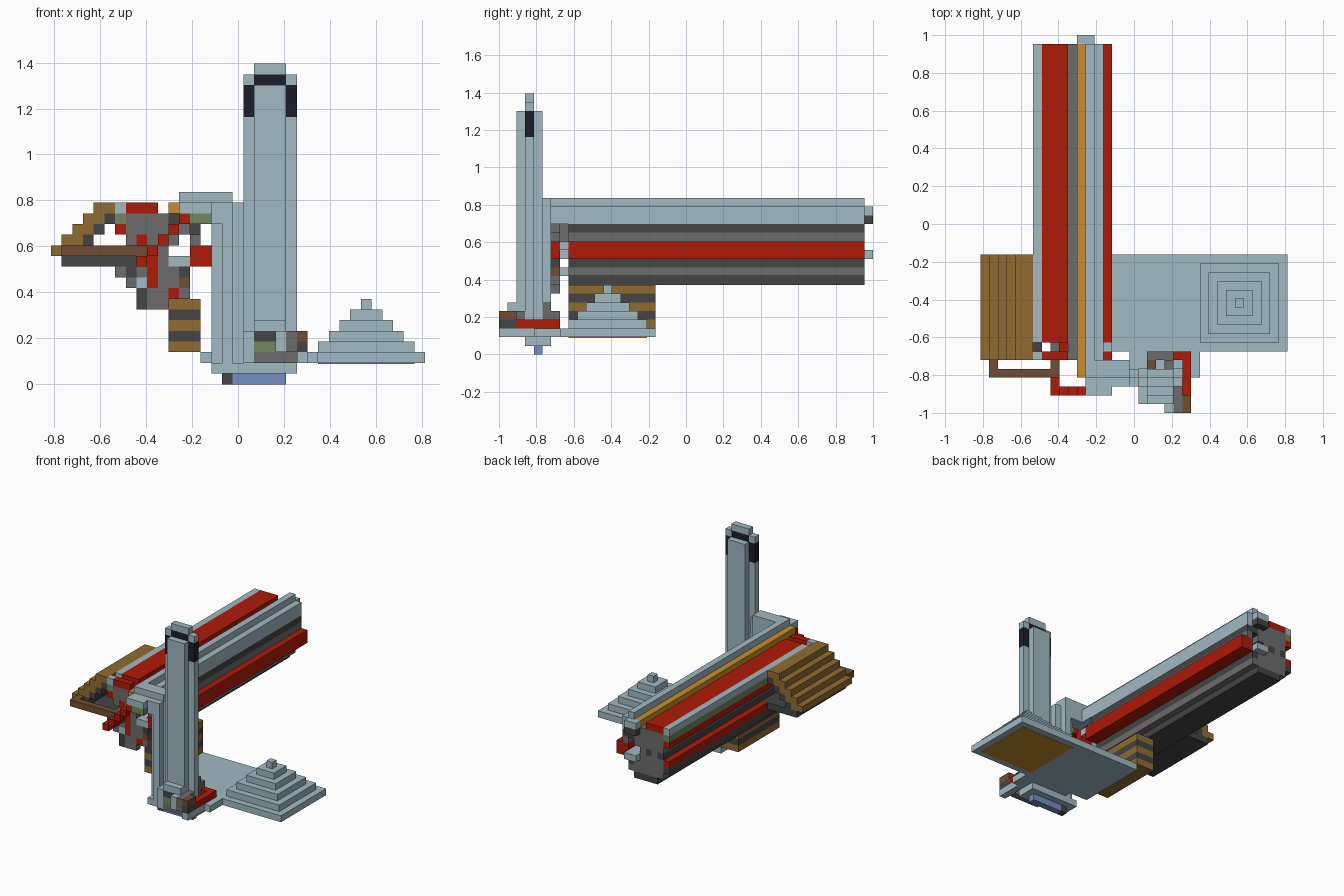
import bpy
import bmesh
from itertools import groupby
from mathutils import Matrix, Vector

cube = bpy.data.objects.get("Cube")
if cube:
    bpy.data.objects.remove(cube, do_unlink=True)

UNIT = 2 / 43                           # edge of one grid cell
ORIGIN = Vector((-17.5, -21.5, 0))      # grid corner, in cells


def material(name, *rgb):
    linear = [(c / 255) ** 2.2 for c in rgb] + [1]
    mat = bpy.data.materials.new(name)
    mat.use_nodes = True
    mat.diffuse_color = linear
    bsdf = mat.node_tree.nodes["Principled BSDF"]
    bsdf.inputs["Base Color"].default_value = linear
    return mat


LIGHT = material("pale_blue_steel", 160, 184, 194)
RED = material("red", 174, 32, 16)
BROWN = material("tan_brown", 144, 108, 52)
WOOD = material("dark_brown", 114, 79, 53)
GRAY = material("gray", 108, 108, 108)
DARK = material("dark_gray", 70, 70, 70)
BLACK = material("near_black", 35, 35, 47)
GREEN = material("moss_green", 112, 134, 92)
GOLD = material("gold", 198, 140, 48)
BLUE = material("blue", 115, 142, 194)
LETTERS = dict(l=LIGHT, r=RED, b=BROWN, w=WOOD, a=GRAY, d=DARK, g=GREEN, o=GOLD)


def block(mat, x, y, z):
    """One box given by its cell ranges along each axis."""
    return mat, x, y, z


def part(name, blocks):
    """Join several boxes into one flat shaded object."""
    mesh = bpy.data.meshes.new(name)
    bm = bmesh.new()
    slots = []
    for mat, *ranges in blocks:
        if mat not in slots:
            slots.append(mat)
            mesh.materials.append(mat)
        low, high = (Vector(corner) for corner in zip(*ranges))
        place = Matrix.Translation(((low + high) / 2 + ORIGIN) * UNIT)
        scale = Matrix.Diagonal(((high - low) * UNIT).to_4d())
        scale[3][3] = 1
        made = bmesh.ops.create_cube(bm, size=1, matrix=place @ scale)
        for face in {f for v in made["verts"] for f in v.link_faces}:
            face.material_index = slots.index(mat)
    bm.to_mesh(mesh)
    bm.free()
    obj = bpy.data.objects.new(name, mesh)
    bpy.context.collection.objects.link(obj)
    return obj


def extrusion(name, rows, left, top, y):
    """Extrude a cross-section drawn in letters, from its top row down."""
    blocks = []
    for drop, row in enumerate(rows):
        x = left
        for letter, run in groupby(row):
            width = len(list(run))
            if letter in LETTERS:
                blocks.append(block(LETTERS[letter], (x, x + width), y,
                                    (top - drop, top - drop + 1)))
            x += width
    return part(name, blocks)


# Long beam with its rails
extrusion("long_beam", [
    "......l..",
    "lrrr.oll.",
    "gaaaaall.",
    "raaaaadd.",
    ".aaaaa.a.",
    ".dada..rr",
    "raaaallrr",
    "daaaaad..",
    ".aaaaaa..",
    "..dddd...",
], left=6, top=17, y=(8, 42))

# Plate on the front of the beam, standing off by one cell
extrusion("front_plate", [
    "lrrr.....",
    "gaaaad...",
    "raaaaaa..",
    ".araaa.a.",
    "..ara..rr",
    ".darallrr",
    "adaraad..",
    ".alraaw..",
    "..daara..",
    "..daa....",
], left=6, top=16, y=(6, 7))
extrusion("plate_spacers", [
    "..a.a....",
    "..a.a....",
    "..a.a....",
    "..w.....l",
    ".....l...",
    ".........",
    "...r.l...",
], left=6, top=15, y=(7, 8))

# Rear tips of the rods
part("rear_tips", [
    block(LIGHT, x=(11, 13), y=(42, 43), z=(16, 17)),
    block(DARK, x=(11, 13), y=(42, 43), z=(15, 16)),
    block(LIGHT, x=(11, 13), y=(42, 43), z=(11, 12)),
])

# Gold rail running past the plate to the elbow
part("gold_rail_front", [block(GOLD, x=(11, 12), y=(4, 8), z=(16, 17))])

# Bent pipe: forward along the beam, across, and down to the base
part("pipe_run", [
    block(LIGHT, x=(12, 13), y=(4, 8), z=(17, 18)),
    block(LIGHT, x=(12, 14), y=(4, 8), z=(15, 17)),
])
part("pipe_elbow", [
    block(LIGHT, x=(13, 17), y=(4, 6), z=(17, 18)),
    block(LIGHT, x=(14, 17), y=(3, 6), z=(15, 17)),
    block(LIGHT, x=(17, 18), y=(4, 5), z=(15, 17)),
])
part("pipe_drop", [
    block(LIGHT, x=(16, 17), y=(3, 6), z=(2, 15)),
    block(LIGHT, x=(15, 16), y=(4, 5), z=(2, 15)),
    block(LIGHT, x=(17, 18), y=(4, 5), z=(2, 15)),
])
part("elbow_nozzle", [
    block(LIGHT, x=(12, 15), y=(2, 3), z=(16, 17)),
    block(LIGHT, x=(12, 15), y=(3, 4), z=(16, 17)),
    block(GREEN, x=(13, 15), y=(2, 3), z=(15, 16)),
])

# Red diagonal strut in front of the plate
strut = [block(RED, (8 + s, 9 + s), (2, 3), (11 + s, 12 + s)) for s in range(5)]
strut.append(block(RED, x=(8, 9), y=(3, 6), z=(11, 12)))
part("diagonal_strut", strut)

# Brown handle frame
part("handle_frame", [
    block(WOOD, x=(1, 9), y=(4, 5), z=(12, 13)),
    block(WOOD, x=(1, 2), y=(5, 6), z=(12, 13)),
    block(WOOD, x=(8, 9), y=(5, 6), z=(12, 13)),
])

# Stepped wing at the left of the front, over a dark floor
wing = [block(BROWN, (s, s + 2), (6, 18), (12 + s, 13 + s)) for s in range(5)]
wing += [block(DARK, (s + 2, s + 3), (6, 18), (12 + s, 13 + s)) for s in range(4)]
wing.append(block(DARK, x=(1, 7), y=(6, 18), z=(11, 12)))
part("stepped_wing", wing)

# Banded pier under the beam
part("banded_pier", [
    block(DARK if level % 2 == 0 else BROWN, (11, 14), (8, 18), (level, level + 1))
    for level in range(3, 8)
])

# Platform with a stepped pyramid and a gold patch beneath
part("platform", [
    block(LIGHT, x=(14, 35), y=(7, 18), z=(2, 3)),
    block(GOLD, x=(25, 34), y=(8, 17), z=(1.9, 2)),
])
part("stepped_pyramid", [
    block(LIGHT, (25 + s, 34 - s), (8 + s, 17 - s), (3 + s, 4 + s))
    for s in range(5)
])

# Tower: broad core, slim side ribs with dark panels, and a cap
tower = [
    block(LIGHT, x=(19, 22), y=(2, 5), z=(2, 28)),
    block(BLACK, x=(19, 22), y=(3, 4), z=(28, 29)),
    block(LIGHT, x=(19, 22), y=(3, 4), z=(29, 30)),
]
for side in (18, 22):
    rib = (side, side + 1)
    tower += [
        block(LIGHT, x=rib, y=(3, 4), z=(2, 25)),
        block(BLACK, x=rib, y=(3, 4), z=(25, 28)),
        block(LIGHT, x=rib, y=(3, 4), z=(28, 29)),
    ]
part("tower", tower)

# Base below the tower
part("base_plate", [
    block(LIGHT, x=(15, 23), y=(3, 6), z=(1, 2)),
    block(LIGHT, x=(17, 24), y=(5, 7), z=(2, 3)),
    block(LIGHT, x=(23, 25), y=(4, 7), z=(2, 3)),
    block(LIGHT, x=(18, 19), y=(1, 3), z=(2, 5)),
    block(LIGHT, x=(19, 22), y=(1, 2), z=(5, 6)),
])
part("base_keel", [
    block(BLUE, x=(17, 22), y=(4, 5), z=(0, 1)),
    block(DARK, x=(16, 17), y=(4, 5), z=(0, 1)),
])

# Small fittings around the tower foot
part("foot_fittings", [
    block(DARK, x=(19, 21), y=(1, 2), z=(4, 5)),
    block(LIGHT, x=(21, 22), y=(0, 2), z=(3, 5)),
    block(GREEN, x=(19, 21), y=(1, 2), z=(3, 4)),
    block(GRAY, x=(19, 23), y=(1, 2), z=(2, 3)),
    block(GRAY, x=(22, 23), y=(0, 3), z=(3, 5)),
    block(WOOD, x=(23, 24), y=(0, 2), z=(4, 5)),
    block(DARK, x=(23, 24), y=(0, 2), z=(3, 4)),
    block(LIGHT, x=(23, 24), y=(0, 4), z=(2, 3)),
    block(RED, x=(23, 24), y=(2, 7), z=(3, 4)),
    block(RED, x=(22, 23), y=(6, 7), z=(3, 4)),
    block(GRAY, x=(19, 22), y=(6, 7), z=(3, 5)),
    block(GRAY, x=(21, 22), y=(5, 6), z=(3, 6)),
    block(WOOD, x=(19, 20), y=(5, 6), z=(3, 5)),
])
